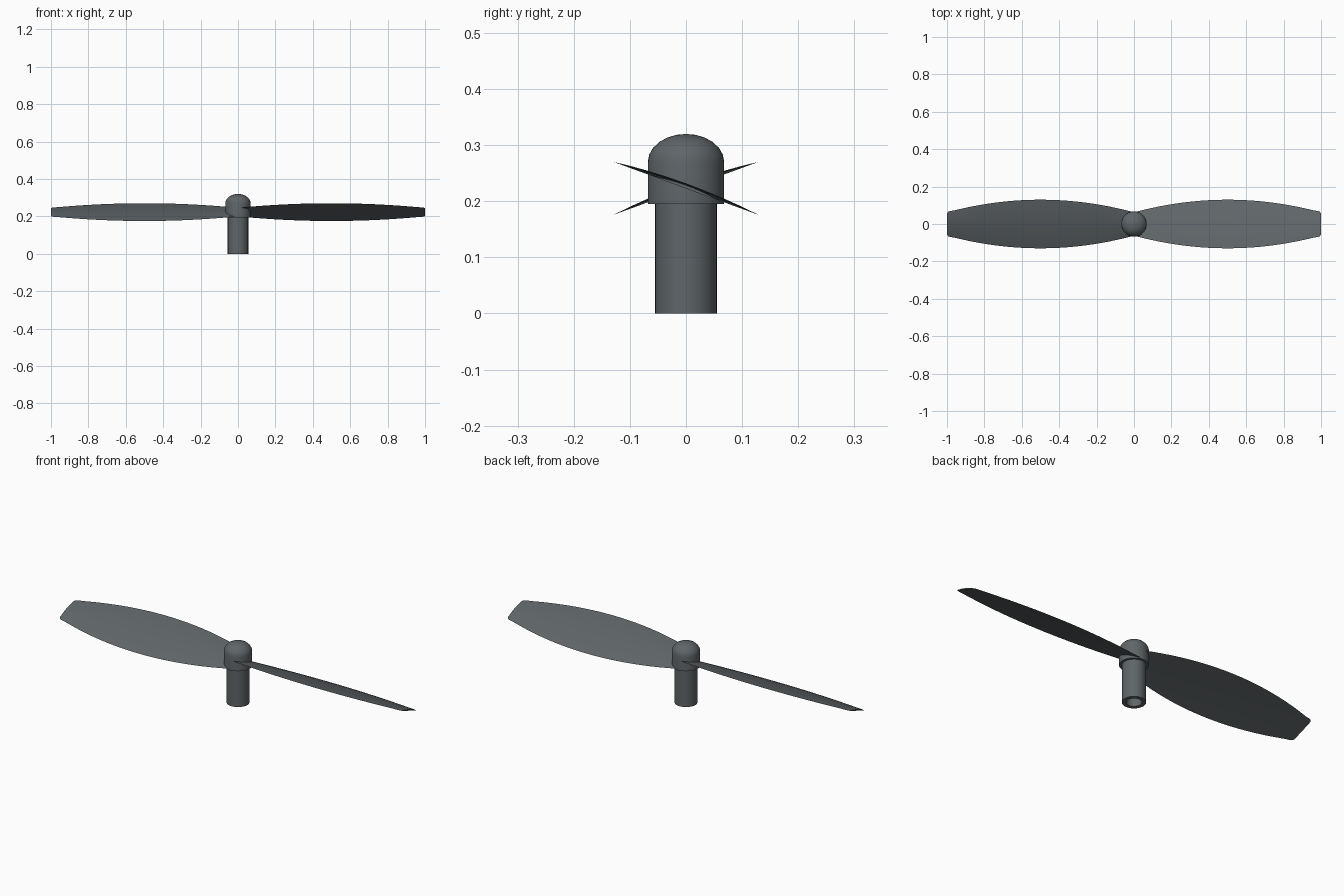
import bpy, bmesh, math
from mathutils import Matrix

if "Cube" in bpy.data.objects:
    bpy.data.objects.remove(bpy.data.objects["Cube"])

mat = bpy.data.materials.new("dark_grey")
mat.diffuse_color = (0.115, 0.13, 0.137, 1)
mat.use_nodes = True
mat.node_tree.nodes["Principled BSDF"].inputs["Base Color"].default_value = mat.diffuse_color


def finish(name, bm, angle):
    bmesh.ops.remove_doubles(bm, verts=bm.verts, dist=1e-5)
    bmesh.ops.recalc_face_normals(bm, faces=bm.faces)
    me = bpy.data.meshes.new(name)
    bm.to_mesh(me)
    bm.free()
    ob = bpy.data.objects.new(name, me)
    bpy.context.collection.objects.link(ob)
    me.materials.append(mat)
    bpy.ops.object.select_all(action='DESELECT')
    ob.select_set(True)
    bpy.context.view_layer.objects.active = ob
    bpy.ops.object.shade_smooth_by_angle(angle=math.radians(angle))
    return ob


def lathe(name, profile, steps=40):
    bm = bmesh.new()
    vs = [bm.verts.new((r, 0, z)) for r, z in profile]
    es = [bm.edges.new(p) for p in zip(vs, vs[1:])]
    bmesh.ops.spin(bm, geom=vs + es, cent=(0, 0, 0), axis=(0, 0, 1),
                   angle=2 * math.pi, steps=steps)
    return finish(name, bm, 35)


# Hollow shaft, open at the bottom
lathe("shaft", [(0, 0.19), (0.036, 0.19), (0.036, 0), (0.055, 0), (0.055, 0.2), (0, 0.2)])

# Domed hub cap
dome = [(0.068 * math.cos(math.radians(a)), 0.27 + 0.05 * math.sin(math.radians(a)))
        for a in range(0, 90, 15)]
lathe("hub", [(0, 0.195), (0.068, 0.195)] + dome + [(0, 0.32)])


# Thin cambered blade, swept along x with a parabolic planform
def blade(name, turn):
    stations = [(0.96 * i / 20, 0.13 - 0.27 * (0.96 * i / 20 - 0.5) ** 2) for i in range(21)]
    stations += [(0.98, 0.07), (0.993, 0.066), (1.0, 0.058)]
    n = 8
    ts = [-1 + 2 * i / n for i in range(n + 1)]
    loop = [(t, 1) for t in ts] + [(t, -1) for t in reversed(ts[1:-1])]
    bm = bmesh.new()
    rings = []
    for x, w in stations:
        ring = []
        for t, side in loop:
            bulge = 1 - t * t
            z = 0.223 - 0.365 * w * t + bulge * (0.006 * w / 0.13 + side * 0.003)
            ring.append(bm.verts.new((x, w * t, z)))
        rings.append(ring)
    for a, b in zip(rings, rings[1:]):
        for i in range(len(loop)):
            j = (i + 1) % len(loop)
            bm.faces.new((a[i], a[j], b[j], b[i]))
    bm.faces.new(rings[0])
    bm.faces.new(rings[-1])
    bm.transform(Matrix.Rotation(turn, 4, 'Z'))
    finish(name, bm, 30)


blade("right_blade", 0)
blade("left_blade", math.pi)
